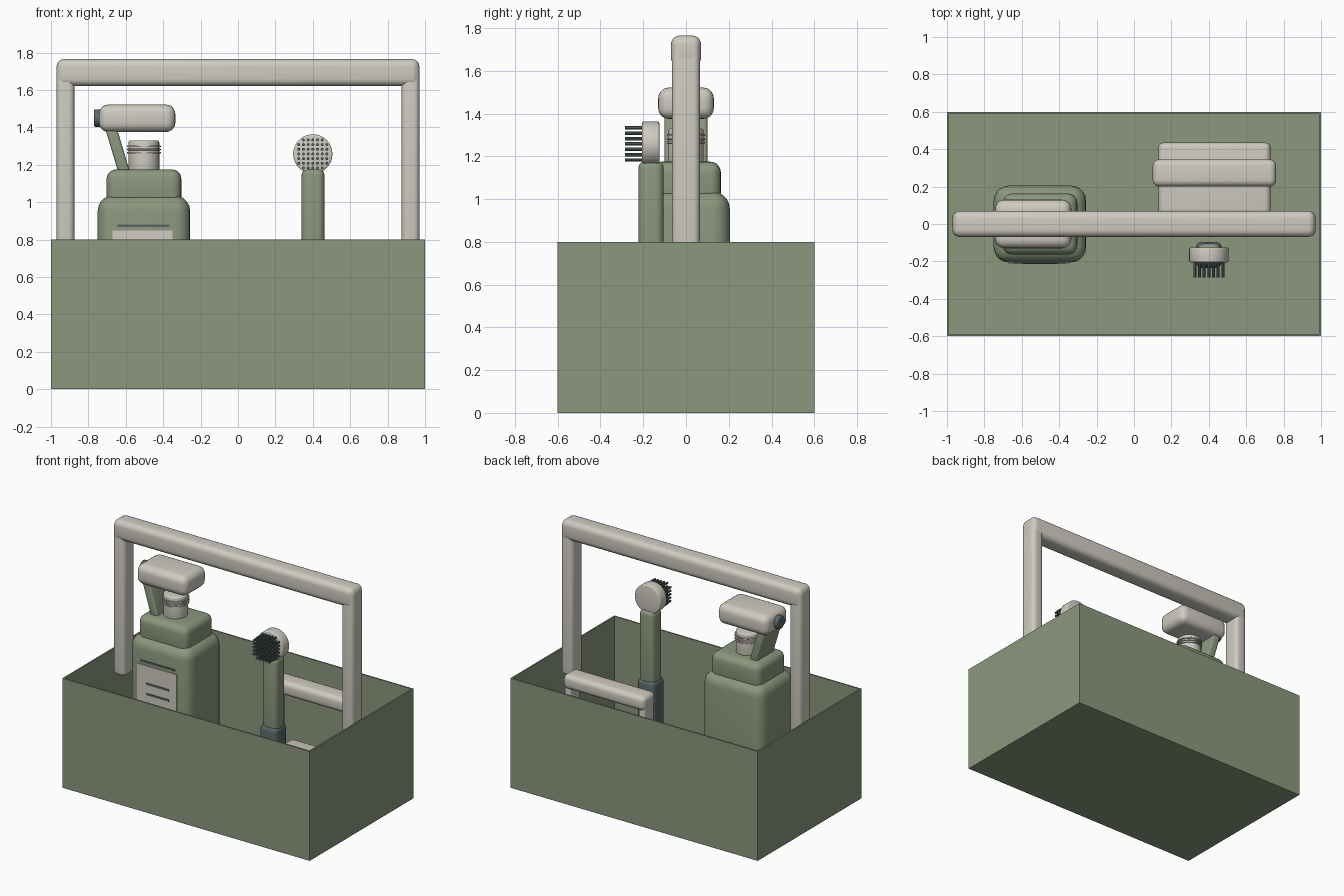
import bpy, bmesh, math
from mathutils import Matrix, Vector

if "Cube" in bpy.data.objects:
    bpy.data.objects.remove(bpy.data.objects["Cube"])


def material(name, rgb):
    m = bpy.data.materials.new(name)
    m.diffuse_color = (*rgb, 1)
    m.use_nodes = True
    m.node_tree.nodes["Principled BSDF"].inputs["Base Color"].default_value = m.diffuse_color
    return m


SAGE = material("sage green", (0.26, 0.31, 0.205))
CREAM = material("warm cream", (0.62, 0.60, 0.53))
SLATE = material("dark slate", (0.10, 0.14, 0.135))


def finish(name, bm, mat):
    me = bpy.data.meshes.new(name)
    bmesh.ops.recalc_face_normals(bm, faces=bm.faces)
    bm.to_mesh(me)
    bm.free()
    me.materials.append(mat)
    for p in me.polygons:
        p.use_smooth = True
    me.set_sharp_from_angle(angle=math.radians(35))
    ob = bpy.data.objects.new(name, me)
    bpy.context.collection.objects.link(ob)
    return ob


def box(name, x, y, z, mat, bevel=0.0, shear=0.0):
    """Rounded box from (min, max) ranges; shear slides the top along x."""
    bm = bmesh.new()
    bmesh.ops.create_cube(bm, size=1)
    for v in bm.verts:
        v.co = Vector([r[0] + (c + 0.5) * (r[1] - r[0]) for c, r in zip(v.co, (x, y, z))])
    if bevel:
        bmesh.ops.bevel(bm, geom=bm.edges[:], offset=bevel, segments=5,
                        profile=0.5, affect='EDGES')
    for v in bm.verts:
        v.co.x += shear * (v.co.z - z[0])
    return finish(name, bm, mat)


def add_cylinder(bm, centre, radius, depth, axis='Z', sides=32):
    rot = {'X': Matrix.Rotation(math.pi / 2, 4, 'Y'),
           'Y': Matrix.Rotation(math.pi / 2, 4, 'X'),
           'Z': Matrix.Identity(4)}[axis]
    bmesh.ops.create_cone(bm, cap_ends=True, segments=sides, radius1=radius, radius2=radius,
                          depth=depth, matrix=Matrix.Translation(centre) @ rot)


def cylinder(name, centre, radius, depth, mat, axis='Z', bevel=0.0):
    bm = bmesh.new()
    add_cylinder(bm, centre, radius, depth, axis)
    if bevel:
        rims = [e for f in bm.faces if len(f.verts) > 4 for e in f.edges]
        bmesh.ops.bevel(bm, geom=rims, offset=bevel, segments=3, profile=0.5, affect='EDGES')
    return finish(name, bm, mat)


# Open caddy tray with thin walls
bm = bmesh.new()
bmesh.ops.create_cube(bm, size=1, matrix=Matrix.Translation((0, 0, 0.4)) @ Matrix.Diagonal((2, 1.2, 0.8, 1)))
bm.normal_update()
top = max(bm.faces, key=lambda f: f.calc_center_median().z)
bmesh.ops.inset_region(bm, faces=[top], thickness=0.015)
inner = bmesh.ops.extrude_face_region(bm, geom=[top])
bmesh.ops.translate(bm, verts=[v for v in inner['geom'] if isinstance(v, bmesh.types.BMVert)],
                    vec=(0, 0, -0.78))
if top.is_valid:
    bmesh.ops.delete(bm, geom=[top], context='FACES_ONLY')
finish("caddy_tray", bm, SAGE)

# Carrying handle
box("carry_handle_bar", (-0.97, 0.97), (-0.07, 0.07), (1.62, 1.765), CREAM, 0.04)
for side, a, b in (("left", -0.97, -0.875), ("right", 0.875, 0.97)):
    box(f"carry_handle_post_{side}", (a, b), (-0.065, 0.065), (0.63, 1.75), CREAM, 0.03)

# Spray bottle
BX = -0.503
box("bottle_body", (BX - 0.247, BX + 0.247), (-0.205, 0.205), (0.02, 1.035), SAGE, 0.08)
box("bottle_shoulder", (BX - 0.2, BX + 0.2), (-0.163, 0.163), (0.98, 1.175), SAGE, 0.05)
cylinder("bottle_neck", (BX, 0, 1.24), 0.082, 0.18, CREAM, bevel=0.01)
for i in range(3):
    cylinder(f"neck_ring_{i + 1}", (BX, 0, 1.265 + 0.017 * i), 0.09, 0.009, CREAM, bevel=0.002)
box("spray_head", (-0.743, -0.335), (-0.13, 0.13), (1.375, 1.522), CREAM, 0.05)
cylinder("spray_nozzle", (-0.745, 0, 1.45), 0.047, 0.05, SLATE, 'X', 0.008)
box("spray_trigger", (-0.64, -0.577), (-0.1, 0.1), (1.16, 1.4), SAGE, 0.015, shear=-0.3)

# Bottle label
box("label_plate", (-0.67, -0.35), (-0.211, -0.2), (0.35, 0.85), CREAM)
box("label_stripe", (-0.645, -0.365), (-0.211, -0.2), (0.868, 0.882), SLATE)
for i, z in enumerate((0.72, 0.645)):
    box(f"label_line_{i + 1}", (-0.595, -0.41), (-0.215, -0.205), (z - 0.007, z + 0.007), SLATE)

# Long-handled round brush
box("round_brush_grip", (0.33, 0.47), (-0.235, -0.095), (0.02, 0.68), SLATE, 0.035)
box("round_brush_shaft", (0.34, 0.462), (-0.222, -0.105), (0.6, 1.18), SAGE, 0.035)
cylinder("round_brush_head", (0.4, -0.165, 1.258), 0.105, 0.08, CREAM, 'Y', 0.008)
bm = bmesh.new()
for i in range(-3, 4):
    for j in range(-3, 4):
        if i * i + j * j < 14:
            add_cylinder(bm, (0.4 + i * 0.025, -0.24, 1.258 + j * 0.025), 0.008, 0.09, 'Y', 8)
finish("round_brush_bristles", bm, SLATE)

# Scrubbing brush lying on the tray floor, with a hoop handle
box("scrub_block", (0.13, 0.73), (0.05, 0.435), (0.1, 0.275), CREAM, 0.03)
box("scrub_handle_bar", (0.1, 0.76), (0.2, 0.345), (0.69, 0.795), CREAM, 0.035)
for side, a, b in (("left", 0.105, 0.155), ("right", 0.705, 0.755)):
    box(f"scrub_handle_leg_{side}", (a, b), (0.215, 0.33), (0.2, 0.75), CREAM, 0.015)
bm = bmesh.new()
for i in range(12):
    for j in range(7):
        add_cylinder(bm, (0.18 + i * 0.0455, 0.09 + j * 0.051, 0.065), 0.014, 0.09, 'Z', 8)
finish("scrub_bristles", bm, SLATE)
